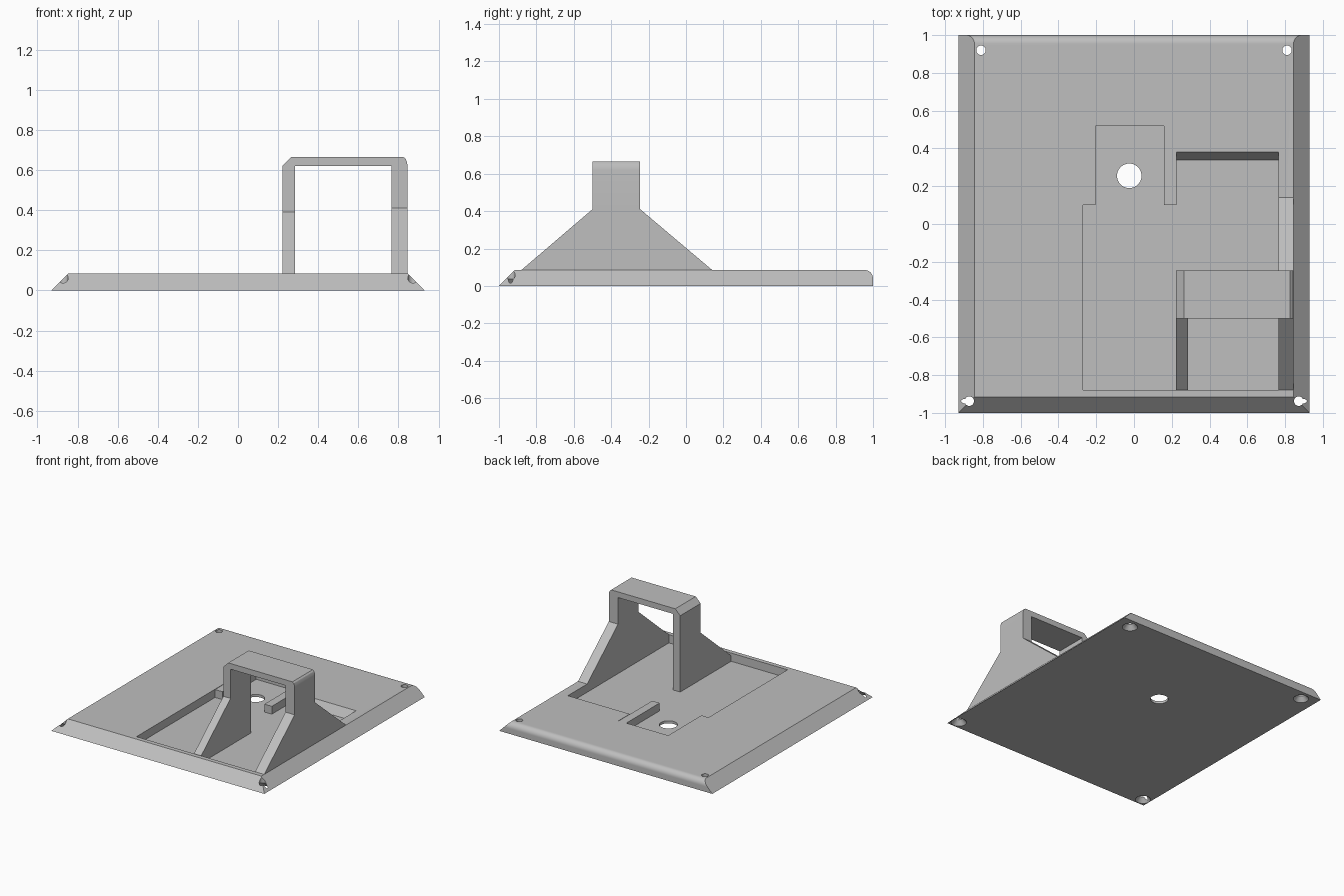
import bpy, bmesh, math
from mathutils import Vector

if "Cube" in bpy.data.objects:
    bpy.data.objects.remove(bpy.data.objects["Cube"], do_unlink=True)

grey = bpy.data.materials.new("plain grey")
grey.use_nodes = True
grey.diffuse_color = (0.52, 0.52, 0.52, 1)
grey.node_tree.nodes["Principled BSDF"].inputs["Base Color"].default_value = grey.diffuse_color


def add_object(name, bm):
    bmesh.ops.recalc_face_normals(bm, faces=bm.faces)
    mesh = bpy.data.meshes.new(name)
    bm.to_mesh(mesh)
    bm.free()
    mesh.materials.append(grey)
    obj = bpy.data.objects.new(name, mesh)
    bpy.context.collection.objects.link(obj)
    return obj


def prism(points, axis, start, end):
    """Extrude a profile along x (points are y, z) or y (points are x, z)."""
    bm = bmesh.new()
    place = (lambda p: (start, *p)) if axis == "x" else (lambda p: (p[0], start, p[1]))
    face = bm.faces.new([bm.verts.new(place(p)) for p in points])
    moved = bmesh.ops.extrude_face_region(bm, geom=[face])["geom"]
    shift = Vector((end - start, 0, 0) if axis == "x" else (0, end - start, 0))
    bmesh.ops.translate(bm, vec=shift, verts=[v for v in moved if isinstance(v, bmesh.types.BMVert)])
    return bm


def box(name, x0, x1, y0, y1, z0, z1):
    return add_object(name, prism([(y0, z0), (y1, z0), (y1, z1), (y0, z1)], "x", x0, x1))


def hole(name, x, y, r_low, r_high, z0, z1):
    bm = bmesh.new()
    bmesh.ops.create_cone(bm, cap_ends=True, segments=40, radius1=r_low, radius2=r_high, depth=z1 - z0)
    bmesh.ops.translate(bm, vec=(x, y, (z0 + z1) / 2), verts=bm.verts)
    return add_object(name, bm)


def cut(target, cutter):
    mod = target.modifiers.new(cutter.name, "BOOLEAN")
    mod.operation = "DIFFERENCE"
    mod.solver = "EXACT"
    mod.object = cutter
    cutter.hide_render = True
    cutter.hide_viewport = True
    cutter.display_type = "WIRE"


TOP, FLOOR, EDGE = 0.085, 0.02, 0.93
POCKET_FRONT, POCKET_RIGHT = -0.88, 0.765

# Base plate: sloped front, rounded back, then the two sides bevelled
R = 0.045
back_round = [(1 - R + R * math.cos(a), TOP - R + R * math.sin(a))
              for a in (math.pi / 2 * i / 10 for i in range(11))]
bm = prism([(-1, 0), (1, 0), *back_round, (TOP - 1, TOP)], "x", -EDGE, EDGE)
for side in (-1, 1):
    sliced = bmesh.ops.bisect_plane(bm, geom=bm.verts[:] + bm.edges[:] + bm.faces[:],
                                    plane_co=(side * EDGE, 0, 0), plane_no=(side, 0, 1),
                                    clear_outer=True, dist=1e-5)
    rim = [e for e in bm.edges if e.is_boundary]
    bmesh.ops.holes_fill(bm, edges=rim, sides=0)
plate = add_object("base_plate", bm)

# Stepped pocket, with a sloped wall behind its wider part
cut(plate, box("pocket_cutter", -0.27, 0.225, POCKET_FRONT, 0.52, FLOOR, 0.15))
cut(plate, add_object("ramp_pocket_cutter", prism(
    [(POCKET_FRONT, FLOOR), (0.34, FLOOR), (0.38, TOP), (0.42, 0.15), (POCKET_FRONT, 0.15)],
    "x", 0.1, POCKET_RIGHT)))

# Centre hole and countersunk corner holes
cut(plate, hole("centre_hole_cutter", -0.025, 0.255, 0.065, 0.065, -0.05, 0.15))
for x, y in ((0.81, 0.92), (0.872, -0.938)):
    for side in (-1, 1):
        cut(plate, hole("screw_hole_cutter", side * x, y, 0.025, 0.025, -0.05, 0.15))
        cut(plate, hole("countersink_cutter", side * x, y, 0.06, 0.022, -0.005, 0.04))

# Two rails in the narrow end of the pocket
for name, x0 in (("right_rail", -0.27), ("left_rail", 0.16)):
    box(name, x0, x0 + 0.065, 0.1, 0.52, FLOOR - 0.005, TOP - 0.003)

# Braced legs carrying the arch
F, B = -0.5, -0.245
LOW, HIGH = 0.39, 0.41
add_object("inner_leg", prism(
    [(POCKET_FRONT, FLOOR), (POCKET_FRONT, 0.065), (F, LOW), (B, LOW), (B, FLOOR)],
    "x", 0.222, 0.285))
add_object("outer_leg", prism(
    [(POCKET_FRONT, TOP), (F, HIGH), (B, HIGH), (0.14, TOP)], "x", POCKET_RIGHT, 0.845))

# Arch: chamfered on the inner side, rounded on the outer side
add_object("arch", prism(
    [(0.222, LOW), (0.222, 0.622), (0.265, 0.665), (0.825, 0.665), (0.836, 0.655),
     (0.843, 0.638), (0.845, 0.62), (0.845, HIGH), (POCKET_RIGHT, HIGH),
     (POCKET_RIGHT, 0.62), (0.285, 0.62), (0.285, LOW)], "y", F, B))

# Apply the cuts and smooth only the curved surfaces
bpy.context.view_layer.update()
baked = bpy.data.meshes.new_from_object(plate.evaluated_get(bpy.context.evaluated_depsgraph_get()))
plate.modifiers.clear()
plate.data = baked
for obj in [o for o in bpy.data.objects if "cutter" in o.name]:
    bpy.data.objects.remove(obj, do_unlink=True)
bpy.ops.object.select_all(action="DESELECT")
for name in ("base_plate", "arch"):
    bpy.data.objects[name].select_set(True)
bpy.context.view_layer.objects.active = plate
bpy.ops.object.shade_smooth_by_angle(angle=math.radians(25))
